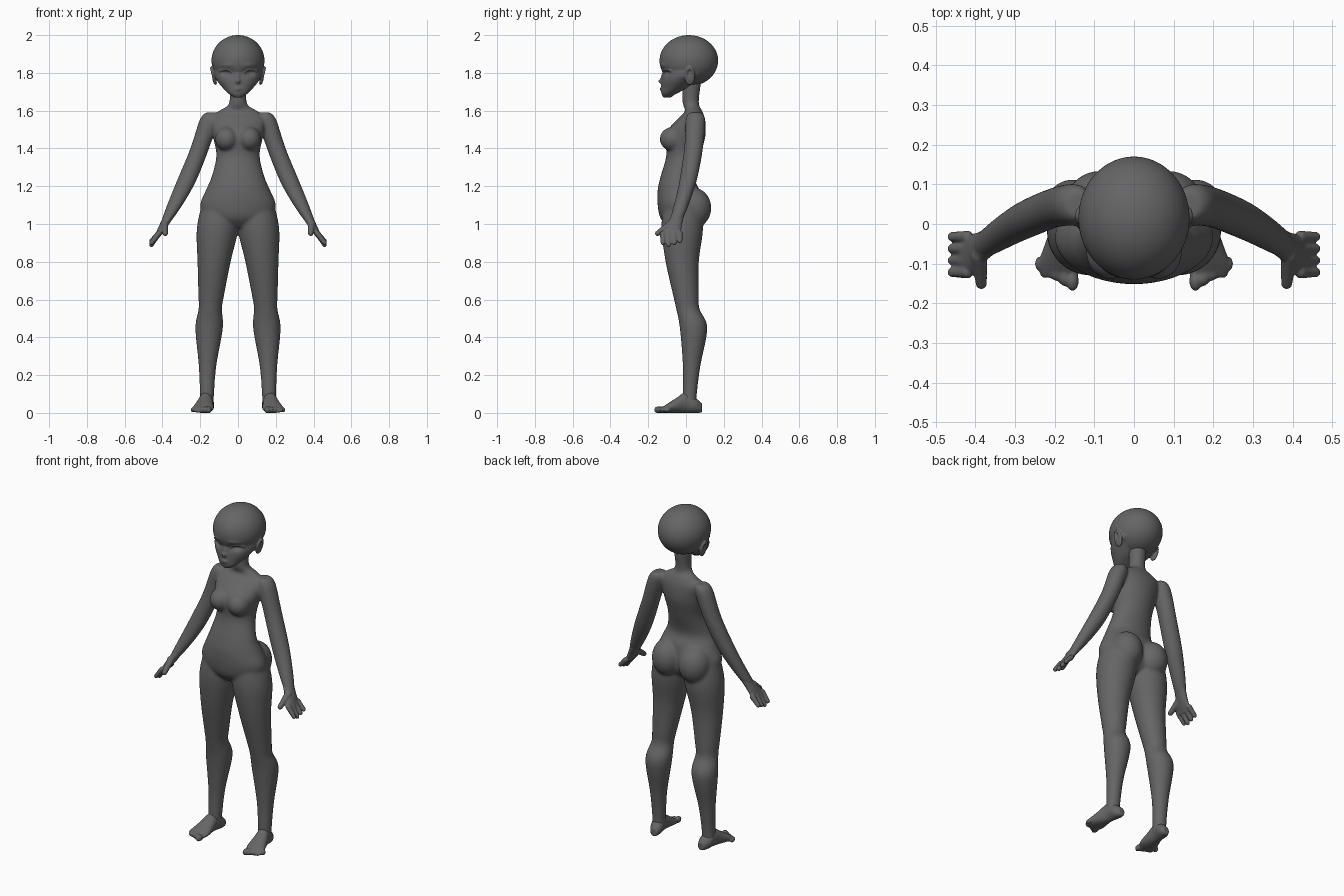
import bpy
import bmesh
from math import cos, sin, exp, tau
from mathutils import Vector, Matrix

cube = bpy.data.objects.get("Cube")
if cube:
    bpy.data.objects.remove(cube, do_unlink=True)

grey = bpy.data.materials.new("plain_grey")
grey.use_nodes = True
tone = (.13, .13, .13, 1)
grey.diffuse_color = tone
grey.node_tree.nodes["Principled BSDF"].inputs["Base Color"].default_value = tone


def blend(keys, steps):
    """Smooth curve through key tuples."""
    keys = [Vector(key) for key in keys]
    padded = [keys[0]] + keys + [keys[-1]]
    curve = []
    for before, start, end, after in zip(padded, padded[1:], padded[2:], padded[3:]):
        leave, arrive = (end - before) / 2, (after - start) / 2
        for step in range(steps):
            t = step / steps
            ease = t * t * (3 - 2 * t)
            curve.append(start.lerp(end, ease) + leave * t * (1 - t) ** 2
                         - arrive * t * t * (1 - t))
    return curve + [keys[-1]]


def loft(bm, keys, side=1, along_y=False, sides=48, steps=8):
    """Skin elliptical rings: (position on axis, x, other, radius x, radius other)."""
    rings = []
    for position, x, other, radius_x, radius_other in blend(keys, steps):
        ring = []
        for index in range(sides):
            angle = tau * index / sides
            across = side * (x + radius_x * cos(angle))
            second = other + radius_other * sin(angle)
            point = (across, position, second) if along_y else (across, second, position)
            ring.append(bm.verts.new(point))
        rings.append(ring)
    for lower, upper in zip(rings, rings[1:]):
        for index in range(sides):
            bm.faces.new((lower[index - 1], lower[index], upper[index], upper[index - 1]))
    bm.faces.new(rings[0])
    bm.faces.new(rings[-1])


def ball(bm, centre, radii, side=1, detail=3):
    x, y, z = centre
    place = Matrix.Translation((x * side, y, z)) @ Matrix.Diagonal((*radii, 1))
    bmesh.ops.create_icosphere(bm, subdivisions=detail, radius=1, matrix=place)


def tube(bm, points, side, steps=8):
    """Rounded tube through (x, y, z, radius) points."""
    for x, y, z, radius in blend(points, steps):
        ball(bm, (x, y, z), (radius, radius, radius), side, 2)


def finish(bm, name, voxel, rounds):
    """Fuse the overlapping pieces into one smooth skin."""
    bmesh.ops.recalc_face_normals(bm, faces=bm.faces)
    mesh = bpy.data.meshes.new(name)
    bm.to_mesh(mesh)
    bm.free()
    mesh.materials.append(grey)
    part = bpy.data.objects.new(name, mesh)
    bpy.context.collection.objects.link(part)
    fuse = part.modifiers.new("fuse", "REMESH")
    fuse.mode = "VOXEL"
    fuse.voxel_size = voxel
    fuse.use_smooth_shade = True
    soften = part.modifiers.new("soften", "SMOOTH")
    soften.factor = .5
    soften.iterations = rounds


def leg_ring(z, y, radius):
    """The legs bow gently outwards towards the ankle."""
    return z, .165 - .06 * z * z, y, radius, radius


def foot_ring(y, width, height):
    """The feet rest on the ground and turn out a little."""
    return y, .17 - .15 * y, height, width, height


def arm_ring(z, thick, deep):
    """The arms swing outwards and forwards below the shoulder."""
    drop = 1.57 - z
    return z, .148 + .28 * drop + .25 * drop ** 2, .05 - .34 * drop ** 2, thick, deep


# Torso and neck: height, centre y, half width, half depth
torso = [(1.75, .03, .05, .05), (1.64, .025, .047, .043), (1.6, .04, .1, .045),
         (1.56, .03, .145, .07), (1.5, .005, .14, .1), (1.45, -.005, .13, .105),
         (1.36, -.015, .115, .09), (1.25, -.045, .14, .09), (1.18, -.04, .17, .11),
         (1.1, -.035, .2, .115), (1.03, -.03, .17, .105), (.98, -.03, .06, .06)]
legs = [(1.17, -.03, .085), (1.1, -.02, .1), (.97, -.02, .11), (.8, -.02, .088), (.62, 0, .068),
        (.55, .01, .062), (.45, .04, .073), (.25, .03, .047), (.1, .02, .038), (.03, .02, .038)]
feet = [(.085, .02, .025), (.05, .037, .04), (0, .037, .055), (-.05, .047, .04),
        (-.1, .056, .024), (-.135, .045, .012)]
arms = [(1.59, .03, .035), (1.55, .05, .052), (1.4, .05, .05), (1.25, .052, .047),
        (1.15, .047, .042), (1.05, .034, .037), (.99, .02, .03)]
palms = [(1.05, .029, .034), (1, .025, .04), (.96, .02, .05), (.93, .015, .05)]

body, foot_skin, hand_skin = bmesh.new(), bmesh.new(), bmesh.new()
loft(body, [(z, 0, y, width, depth) for z, y, width, depth in torso])
for side in (1, -1):
    # Chest and hip volumes
    ball(body, (.06, -.07, 1.45), (.062, .07, .065), side)
    ball(body, (.088, .035, 1.085), (.092, .1, .11), side)
    # Limbs
    loft(body, [leg_ring(*ring) for ring in legs], side)
    loft(body, [arm_ring(*ring) for ring in arms], side)
    # Feet, with toes shrinking outwards
    loft(foot_skin, [foot_ring(*ring) for ring in feet], side, along_y=True)
    for toe in range(5):
        size = .02 - .0015 * toe
        ball(foot_skin, (.155 + .021 * toe, .011 * toe - .144, .016),
             (size * .8, size * 1.3, size), side)
    # Palms, fingers and thumbs
    loft(hand_skin, [arm_ring(*ring) for ring in palms], side)
    for finger in range(4):
        y = .03 * finger - .122
        tip = .89 + .01 * abs(finger - 1)
        tube(hand_skin, [(.42, y, .95, .016), (.458, y, tip, .013)], side)
    tube(hand_skin, [(.39, -.08, 1, .022), (.385, -.15, .95, .015)], side)

# Flat soles
for vert in foot_skin.verts:
    vert.co.z = max(vert.co.z, 0)
finish(body, "body", .006, 24)
finish(foot_skin, "feet", .005, 6)
finish(hand_skin, "hands", .004, 6)

# Head: cranium, then the face tapering to the chin
head = bmesh.new()
ball(head, (0, .015, 1.865), (.14, .155, .135), detail=6)
face = [(1.67, .02, -.1, .02), (1.69, .05, -.09, .04), (1.72, .08, -.06, .07),
        (1.76, .112, -.03, .098), (1.8, .13, .005, .128), (1.9, .12, .01, .13)]
loft(head, [(z, 0, y, width, depth) for z, width, y, depth in face], sides=120, steps=12)

# Face relief: x, z, spread x, spread z, push forward
nose = (0, 1.755, .012, .012, .018)
bridge = (0, 1.78, .01, .02, .008)
mouth = (0, 1.715, .02, .01, .008)
eye_socket = (.06, 1.8, .025, .014, -.018)
brow = (.06, 1.84, .03, .01, .005)
for vert in head.verts:
    if vert.co.y < 0:
        for x, z, wide, tall, push in (nose, bridge, mouth, eye_socket, brow):
            across, up = (abs(vert.co.x) - x) / wide, (vert.co.z - z) / tall
            vert.co.y -= push * exp(-across ** 2 - up ** 2)

for side in (1, -1):
    # Upper eyelid
    tube(head, [(.03, -.115, 1.8, .004), (.06, -.11, 1.818, .006), (.1, -.08, 1.81, .005)],
         side, 16)
    # Ear rim around the inner ear
    turns = [tau * step / 8 for step in range(9)]
    tube(head, [(.13 + .01 * sin(turn), .02 + .02 * cos(turn), 1.785 + .04 * sin(turn), .009)
                for turn in turns], side)
    ball(head, (.125, .02, 1.785), (.012, .025, .038), side)
finish(head, "head", .004, 4)
